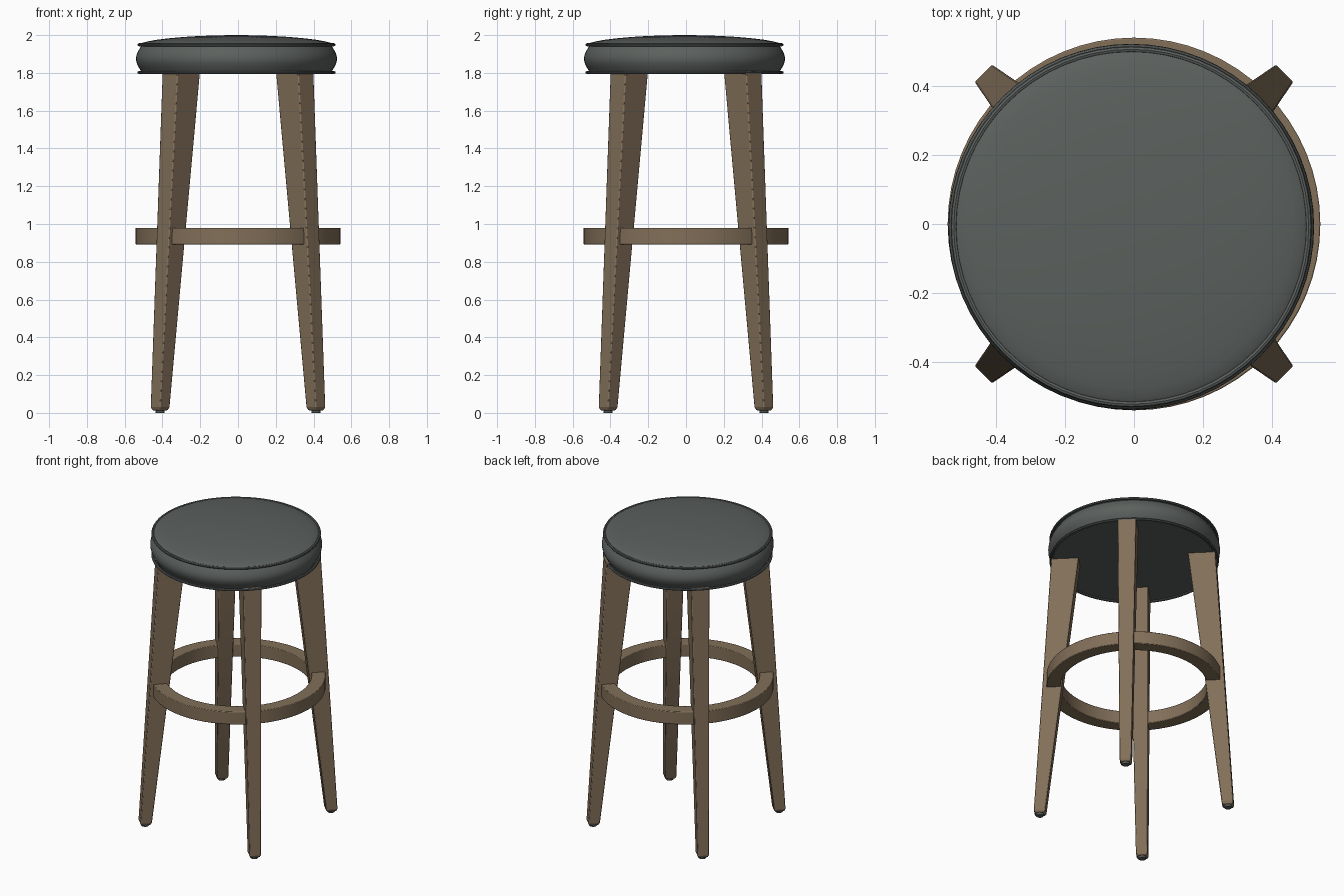
import bpy, bmesh
from math import pi, sin, cos
from mathutils import Vector, Matrix

cube = bpy.data.objects.get("Cube")
if cube:
    bpy.data.objects.remove(cube, do_unlink=True)


def material(name, rgb):
    m = bpy.data.materials.new(name)
    m.use_nodes = True
    m.diffuse_color = (*rgb, 1)
    m.node_tree.nodes["Principled BSDF"].inputs["Base Color"].default_value = (*rgb, 1)
    return m


WOOD = material("brown wood", (0.225, 0.16, 0.1))
VINYL = material("charcoal vinyl", (0.105, 0.117, 0.11))


def finish(name, bm, mat, loc=(0, 0, 0), angle=40):
    bmesh.ops.recalc_face_normals(bm, faces=bm.faces)
    mesh = bpy.data.meshes.new(name)
    bm.to_mesh(mesh)
    bm.free()
    mesh.materials.append(mat)
    ob = bpy.data.objects.new(name, mesh)
    ob.location = loc
    bpy.context.collection.objects.link(ob)
    bpy.ops.object.select_all(action="DESELECT")
    ob.select_set(True)
    bpy.context.view_layer.objects.active = ob
    bpy.ops.object.shade_smooth_by_angle(angle=angle * pi / 180)
    return ob


def lathe(name, profile, mat, loc=(0, 0, 0), closed=False, steps=64):
    """Spin a list of (radius, height) points around the z axis."""
    bm = bmesh.new()
    verts = [bm.verts.new((r, 0, z)) for r, z in profile]
    pairs = list(zip(verts, verts[1:] + verts[:1])) if closed else list(zip(verts, verts[1:]))
    edges = [bm.edges.new(p) for p in pairs]
    bmesh.ops.spin(bm, geom=verts + edges, cent=(0, 0, 0), axis=(0, 0, 1),
                   angle=2 * pi, steps=steps, use_duplicate=False)
    bmesh.ops.remove_doubles(bm, verts=bm.verts, dist=0.0005)
    return finish(name, bm, mat, loc)


# Seat cushion: flat underside, bulging side, low domed top
SEAT = (-0.008, -0.008, 0)
side = [(0.502 + 0.03 * sin(pi * i / 10), 1.805 + 0.14 * i / 10) for i in range(11)]
dome = [(0.51 * cos(a), 1.953 + 0.047 * sin(a) ** 1.3)
        for a in [pi / 2 * i / 8 for i in range(8)]]
lathe("seat_cushion", [(0, 1.8), (0.502, 1.8)] + side + dome + [(0, 2.0)], VINYL, SEAT)

# Piping around the top and bottom seams
for name, z in (("upper_piping", 1.949), ("lower_piping", 1.802)):
    ring = [(0.516 + 0.009 * cos(pi * i / 4), z + 0.008 * sin(pi * i / 4)) for i in range(8)]
    lathe(name, ring, VINYL, SEAT, closed=True)

# Round footrest with softened edges
rest = lathe("footrest_ring", [(0.455, 0.892), (0.542, 0.892), (0.542, 0.98), (0.455, 0.98)],
             WOOD, closed=True)
bevel = rest.modifiers.new("soft edges", "BEVEL")
bevel.width = 0.004
bevel.segments = 2


# Splayed legs, tapering from a deep rectangle to a small square
def leg(name, turn):
    bm = bmesh.new()
    sections = [(0.424, 0.17, 0.115, 1.81), (0.583, 0.073, 0.073, 0.03),
                (0.584, 0.058, 0.058, 0.013)]
    loops = []
    for r, depth, width, z in sections:
        loops.append([bm.verts.new((r + sx * depth / 2, sy * width / 2, z))
                      for sx, sy in ((-1, -1), (1, -1), (1, 1), (-1, 1))])
    for a, b in zip(loops, loops[1:]):
        for i in range(4):
            bm.faces.new((a[i], a[(i + 1) % 4], b[(i + 1) % 4], b[i]))
    bm.faces.new(loops[0])
    bm.faces.new(loops[-1])
    bmesh.ops.rotate(bm, verts=bm.verts, cent=(0, 0, 0), matrix=Matrix.Rotation(turn, 3, "Z"))
    ob = finish(name, bm, WOOD, angle=20)
    bev = ob.modifiers.new("soft edges", "BEVEL")
    bev.width = 0.005
    bev.segments = 2


for i, name in enumerate(("back_left", "back_right", "front_right", "front_left")):
    turn = pi / 4 + i * pi / 2
    leg(name + "_leg", turn)
    # Small glide under each foot
    foot = Matrix.Rotation(turn, 3, "Z") @ Vector((0.584, 0, 0))
    lathe(name + "_glide", [(0, 0), (0.022, 0), (0.025, 0.004), (0.025, 0.016), (0, 0.016)],
          VINYL, foot, steps=16)
